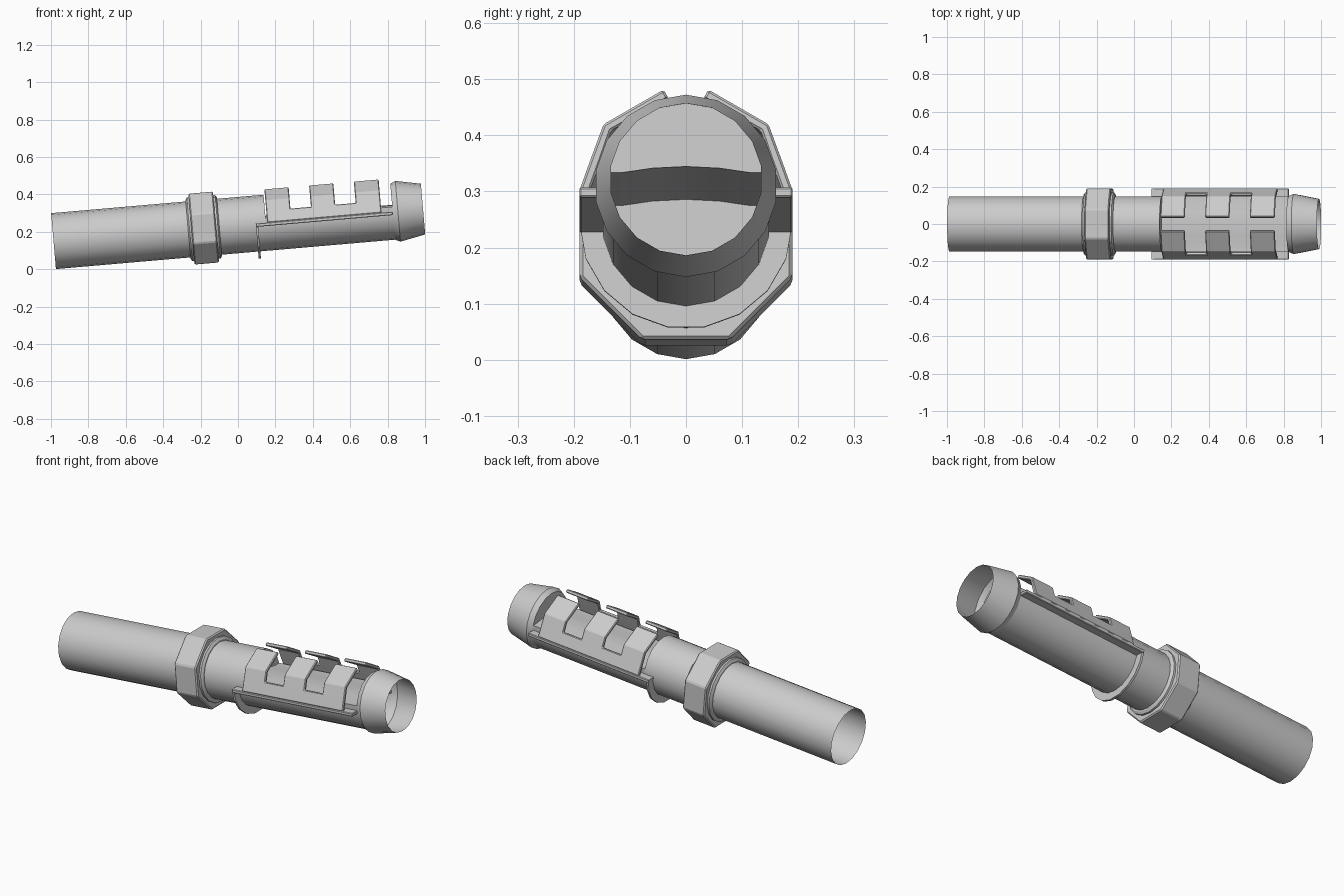
import bpy, bmesh
from math import sin, cos, radians
from mathutils import Matrix, Vector

if "Cube" in bpy.data.objects:
    bpy.data.objects.remove(bpy.data.objects["Cube"])

# The whole part lies along a local x axis, then is tipped up by about 5 degrees
TILT = Matrix.Translation((0, 0, 0.236)) @ Matrix.Rotation(radians(-4.95), 4, 'Y')
SIDES = 18


def finish(name, bm, recalc=True, smooth=True, bevel=0.0, solid=0.0):
    if recalc:
        bmesh.ops.recalc_face_normals(bm, faces=bm.faces)
    bm.transform(TILT)
    me = bpy.data.meshes.new(name)
    bm.to_mesh(me)
    bm.free()
    ob = bpy.data.objects.new(name, me)
    bpy.context.collection.objects.link(ob)
    if solid:
        m = ob.modifiers.new("thickness", 'SOLIDIFY')
        m.thickness, m.offset = solid, -1
    if bevel:
        m = ob.modifiers.new("bevel", 'BEVEL')
        m.width, m.segments, m.limit_method = bevel, 1, 'ANGLE'
        m.angle_limit = radians(35)
    if smooth:
        bpy.ops.object.select_all(action='DESELECT')
        ob.select_set(True)
        bpy.context.view_layer.objects.active = ob
        bpy.ops.object.shade_smooth_by_angle(angle=radians(25))
    return ob


def circle(r, n=SIDES, a0=10, step=None, count=None):
    step = step or 360 / n
    return [(r * cos(radians(a0 + step * i)), r * sin(radians(a0 + step * i)))
            for i in range(count or n)]


def loft(bm, sections, cap_start=False, cap_end=False):
    """sections: list of (x, [(y, z), ...]) joined as closed rings"""
    rings = [[bm.verts.new((x, y, z)) for y, z in pts] for x, pts in sections]
    n = len(rings[0])
    for a, b in zip(rings, rings[1:]):
        for i in range(n):
            j = (i + 1) % n
            bm.faces.new((a[i], a[j], b[j], b[i]))
    if cap_start:
        bm.faces.new(rings[0])
    if cap_end:
        bm.faces.new(rings[-1])


# Rear tube, open at the back, closed where the cut-away begins
bm = bmesh.new()
loft(bm, [(-0.99, circle(0.15)), (0.15, circle(0.15))], cap_end=True)
finish("rear_tube", bm)

# Lower trough with a shallow domed cover
dome = [(0.114, 0.026), (0.06, 0.034), (0, 0.037), (-0.06, 0.034), (-0.114, 0.026)]
lower = circle(0.15, a0=170, step=20, count=11)
bm = bmesh.new()
loft(bm, [(0.15, lower + dome), (0.83, lower + dome)])
finish("lower_trough", bm)

# Tapered front collar with its upper half walled off
bm = bmesh.new()
loft(bm, [(0.83, circle(0.15)), (0.858, circle(0.163)), (0.993, circle(0.136))])
finish("front_collar", bm)
bm = bmesh.new()
upper = circle(0.15, a0=10, step=20, count=9)
bm.faces.new([bm.verts.new((0.83, y, z)) for y, z in upper + dome[::-1]])
finish("collar_back_wall", bm, smooth=False)

# Octagonal nut and the round washer through it
bm = bmesh.new()
octagon = circle(0.19 / cos(radians(22.5)), n=8, a0=22.5)
bore = circle(0.15)
loft(bm, [(-0.25, octagon), (-0.118, octagon)], True, True)
finish("nut", bm, smooth=False, bevel=0.006)
bm = bmesh.new()
loft(bm, [(-0.268, circle(0.158)), (-0.26, circle(0.17)),
          (-0.108, circle(0.17)), (-0.1, circle(0.158))], True, True)
finish("washer", bm)

# Slotted cover: one bent sheet per side with two slots cut from the top
us = [0.157, 0.287, 0.397, 0.527, 0.637, 0.77]
prof = [(0.19, 0.0), (0.1665, 0.065), (0.147, 0.118), (0.04, 0.18)]
for side, sgn in (("left", 1), ("right", -1)):
    bm = bmesh.new()
    g = [[bm.verts.new((u, sgn * y, z)) for y, z in prof] for u in us]
    for i in range(len(us) - 1):
        for j in range(3):
            if j and i % 2:
                continue
            q = [g[i][j], g[i][j + 1], g[i + 1][j + 1], g[i + 1][j]]
            f = bm.faces.new(q)
            f.normal_update()
            if f.normal.dot(Vector((0, sgn, 0.5))) < 0:
                f.normal_flip()
    finish("slotted_cover_" + side, bm, recalc=False, smooth=False,
           bevel=0.004, solid=0.018)

    # Side rail under the cover
    bm = bmesh.new()
    box = [(sgn * 0.14, -0.018), (sgn * 0.19, -0.018), (sgn * 0.19, 0), (sgn * 0.14, 0)]
    loft(bm, [(0.095, box), (0.83, box)], True, True)
    finish("side_rail_" + side, bm, smooth=False, bevel=0.003)

# Thin half ring below the tube joining both rails
bm = bmesh.new()
outer = circle(0.19, a0=180, step=20, count=10)
inner = circle(0.145, a0=180, step=20, count=10)
loft(bm, [(0.095, outer + inner[::-1]), (0.107, outer + inner[::-1])], True, True)
finish("half_ring", bm, smooth=False)
